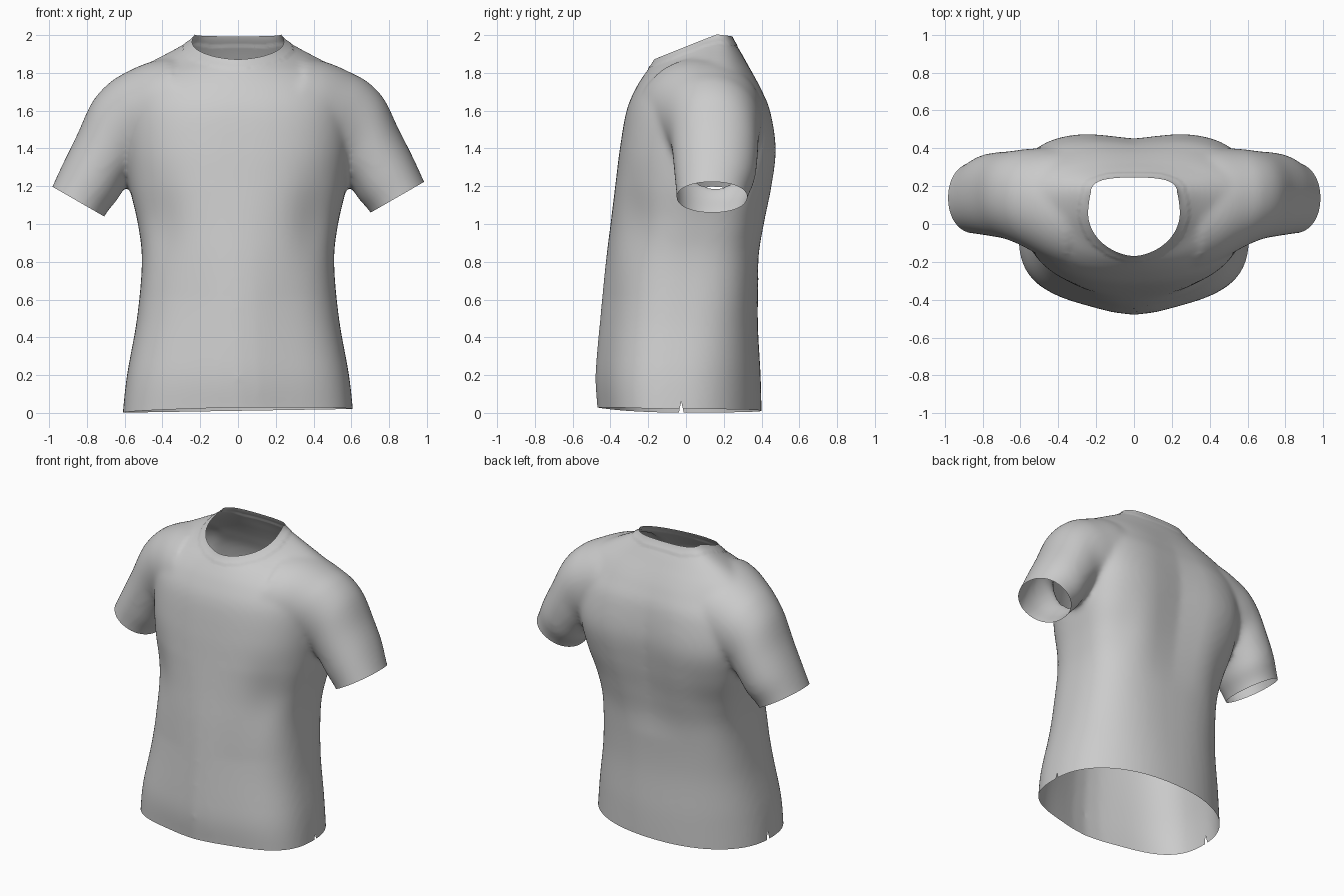
import bpy, bmesh, math
from mathutils import Vector

if "Cube" in bpy.data.objects:
    bpy.data.objects.remove(bpy.data.objects["Cube"])

SEG = 64


def spline(rows, steps=6):
    """Catmull-Rom interpolation through rows of numbers."""
    out = []
    for i in range(len(rows) - 1):
        a, b = rows[max(i - 1, 0)], rows[i]
        c, d = rows[i + 1], rows[min(i + 2, len(rows) - 1)]
        for s in range(steps):
            t = s / steps
            out.append([0.5 * (2 * q + (r - p) * t + (2 * p - 5 * q + 4 * r - u) * t * t
                               + (3 * q - p - 3 * r + u) * t ** 3)
                        for p, q, r, u in zip(a, b, c, d)])
    return out + [list(rows[-1])]


def power(v, n):
    return math.copysign(abs(v) ** (2 / n), v)


def bell(v, centre, width):
    return math.exp(-((v - centre) / width) ** 2)


def loft(name, rings):
    """Closed solid through a list of point rings."""
    bm = bmesh.new()
    loops = [[bm.verts.new(p) for p in ring] for ring in rings]
    for lo, hi in zip(loops, loops[1:]):
        for i in range(SEG):
            j = (i + 1) % SEG
            bm.faces.new((lo[i], lo[j], hi[j], hi[i]))
    bm.faces.new(loops[0])
    bm.faces.new(loops[-1])
    bmesh.ops.recalc_face_normals(bm, faces=bm.faces)
    mesh = bpy.data.meshes.new(name)
    bm.to_mesh(mesh)
    bm.free()
    obj = bpy.data.objects.new(name, mesh)
    bpy.context.collection.objects.link(obj)
    return obj


def torso_ring(z, w, yc, front, back, nf, nb):
    ring = []
    low = min(max((1.2 - z) / 0.6, 0), 1)
    for i in range(SEG):
        a = 2 * math.pi * i / SEG
        c, s = math.cos(a), math.sin(a)
        # cloth hangs from a soft ridge down the front
        ridge = 0.045 * low
        n, depth = (nb, back - yc) if s > 0 else (nf, yc - front - ridge)
        x, y = w * power(c, n), yc + depth * power(s, n)
        fold = bell(abs(x), 0.42, 0.11) * bell(z, 1.0, 0.2)
        if s > 0:
            # hollow along the spine, folds below the arms
            if 0.7 < z < 1.9:
                y -= 0.035 * bell(x, 0, 0.17) * math.sin((z - 0.7) / 1.2 * math.pi)
            y -= 0.015 * fold * s
        else:
            y += 0.04 * fold * -s - ridge * bell(x, 0, 0.2)
        ring.append((x, y, z))
    return ring


def sleeve_ring(side, xo, zo, xi, zi, front, back):
    ring = []
    for i in range(SEG):
        a = 2 * math.pi * i / SEG
        u, v = power(math.cos(a), 2.1), power(math.sin(a), 2.1)
        x = (xo + xi) / 2 + (xo - xi) / 2 * u
        z = (zo + zi) / 2 + (zo - zi) / 2 * u
        drop = 0.016 * side * min(max((x - 0.6) / 0.3, 0), 1)
        ring.append((side * x, (front + back) / 2 + (back - front) / 2 * v, z + drop))
    return ring


# Torso: height, half width, widest y, front y, back y, front and back squareness
torso_rows = [
    (-0.10, 0.615, -0.04, -0.465, 0.40, 2.8, 2.2),
    (0.00, 0.61, -0.04, -0.47, 0.40, 2.8, 2.2),
    (0.20, 0.588, -0.04, -0.48, 0.395, 2.7, 2.3),
    (0.50, 0.535, -0.02, -0.455, 0.38, 2.6, 2.6),
    (0.80, 0.509, 0.00, -0.425, 0.39, 2.5, 3.0),
    (1.00, 0.53, 0.04, -0.40, 0.425, 2.4, 3.1),
    (1.20, 0.575, 0.09, -0.375, 0.465, 2.4, 3.2),
    (1.40, 0.60, 0.12, -0.35, 0.485, 2.5, 3.4),
    (1.60, 0.61, 0.13, -0.315, 0.455, 2.4, 3.0),
    (1.72, 0.60, 0.14, -0.265, 0.405, 2.2, 2.5),
    (1.80, 0.56, 0.15, -0.215, 0.36, 1.9, 2.3),
    (1.87, 0.44, 0.16, -0.165, 0.315, 1.6, 2.3),
    (1.94, 0.31, 0.165, -0.15, 0.272, 1.5, 2.4),
    (2.00, 0.225, 0.165, -0.145, 0.238, 1.7, 2.8),
    (2.12, 0.20, 0.165, -0.14, 0.22, 1.8, 3.0),
]
shirt = loft("shirt", [torso_ring(*r) for r in spline(torso_rows)])

# Sleeves: outer x and z, inner x and z, front y, back y
sleeve_rows = [
    (0.36, 1.88, 0.28, 1.28, -0.25, 0.40),
    (0.48, 1.853, 0.35, 1.28, -0.21, 0.405),
    (0.60, 1.80, 0.42, 1.28, -0.155, 0.40),
    (0.69, 1.745, 0.47, 1.28, -0.115, 0.395),
    (0.775, 1.65, 0.525, 1.27, -0.085, 0.385),
    (0.85, 1.49, 0.58, 1.22, -0.07, 0.38),
    (0.92, 1.35, 0.64, 1.13, -0.06, 0.365),
    (0.985, 1.21, 0.705, 1.05, -0.05, 0.325),
    (1.05, 1.07, 0.77, 0.92, -0.05, 0.31),
]
helpers = []
for side, label in ((-1, "left"), (1, "right")):
    sleeve = loft(label + "_sleeve_helper",
                  [sleeve_ring(side, *r) for r in spline(sleeve_rows)])
    sleeve.hide_render = True
    helpers.append(sleeve)
    mod = shirt.modifiers.new(label, 'BOOLEAN')
    mod.operation, mod.solver, mod.object = 'UNION', 'EXACT', sleeve

# Blend the joins into one cloth surface
remesh = shirt.modifiers.new("blend", 'REMESH')
remesh.mode, remesh.voxel_size = 'VOXEL', 0.016
soften = shirt.modifiers.new("soften", 'SMOOTH')
soften.factor, soften.iterations = 0.5, 14

bpy.context.view_layer.update()
graph = bpy.context.evaluated_depsgraph_get()
cloth = bpy.data.meshes.new_from_object(shirt.evaluated_get(graph))
shirt.modifiers.clear()
shirt.data = cloth
for h in helpers:
    bpy.data.objects.remove(h)

bm = bmesh.new()
bm.from_mesh(cloth)


def cut(point, normal, region, clear=True):
    """Slice the faces inside a region, dropping what lies beyond the plane."""
    faces = [f for f in bm.faces if region(f.calc_center_median())]
    geom = set(faces)
    for f in faces:
        geom.update(f.edges)
        geom.update(f.verts)
    bmesh.ops.bisect_plane(bm, geom=list(geom), plane_co=point, dist=1e-5,
                           plane_no=Vector(normal).normalized(), clear_outer=clear)


# Hem opening, lifted a little at the front
cut((0, 0, 0.011), (0.016, 0, -1), lambda c: c.z < 0.2)
for v in bm.verts:
    if v.co.z < 0.3 and v.co.y < 0:
        v.co.z += 0.018 * (v.co.y / 0.46) ** 2 * (1 - v.co.z / 0.3)
# Cuff openings
for side in (-1, 1):
    cut((side * 0.705, 0, 1.05 + side * 0.012), (side * 0.5, 0, -0.87),
        lambda c: c.x * side > 0.66 and c.z < 1.5)
# Neck opening, low in front and level at the back
cut((0, -0.16, 1.872), (0, -0.40, 1), lambda c: abs(c.x) < 0.4 and c.z > 1.75)
cut((0, 0.20, 1.997), (0, 0.12, 1), lambda c: abs(c.x) < 0.4 and c.z > 1.75)

# Collar band, slightly raised
bm.normal_update()
rim = [v.co.copy() for v in bm.verts if v.is_boundary and v.co.z > 1.7]
for v in bm.verts:
    if v.co.z > 1.74 and abs(v.co.x) < 0.4:
        if min((v.co - p).length for p in rim) < 0.06:
            v.co += v.normal * 0.004

# Side slits in the hem
for side in (-1, 1):
    near = lambda c: c.x * side > 0.4 and c.z < 0.12 and abs(c.y + 0.025) < 0.08
    for d in (-1, 1):
        cut((0, -0.025, 0.06), (0, d, 0.22), near, clear=False)
    gap = [f for f in bm.faces if near(f.calc_center_median())
           and abs(f.calc_center_median().y + 0.025) < 0.22 * (0.06 - f.calc_center_median().z)]
    bmesh.ops.delete(bm, geom=gap, context='FACES')

for f in bm.faces:
    f.smooth = True
    f.material_index = 0
bm.to_mesh(cloth)
bm.free()

grey = bpy.data.materials.new("grey_cloth")
grey.diffuse_color = (0.6, 0.6, 0.6, 1)
grey.use_nodes = True
grey.node_tree.nodes["Principled BSDF"].inputs["Base Color"].default_value = grey.diffuse_color
cloth.materials.clear()
cloth.materials.append(grey)
